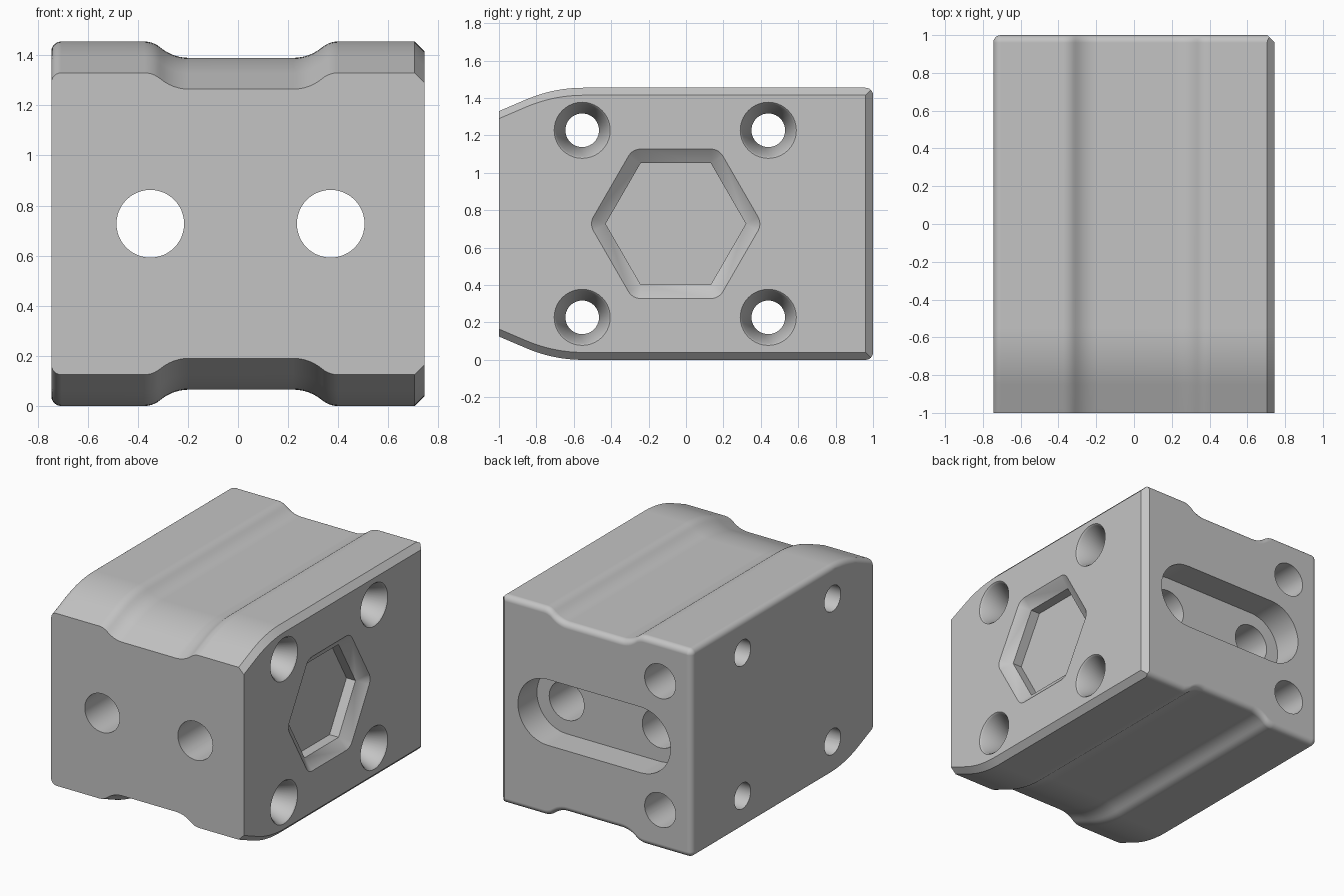
import bpy, bmesh, math
from math import sin, cos, pi, radians

if "Cube" in bpy.data.objects:
    bpy.data.objects.remove(bpy.data.objects["Cube"], do_unlink=True)

W, H, L = 0.745, 1.455, 1.0      # half width, height, half length
E = 0.04                         # edge fillet and chamfer size
MID = H / 2

grey = bpy.data.materials.new("plain grey")
grey.use_nodes = True
grey.diffuse_color = (0.55, 0.55, 0.55, 1)
grey.node_tree.nodes["Principled BSDF"].inputs["Base Color"].default_value = (0.55, 0.55, 0.55, 1)


def loft(name, rings):
    """Skin a closed solid through rings that have equal point counts."""
    bm = bmesh.new()
    rows = [[bm.verts.new(p) for p in ring] for ring in rings]
    n = len(rows[0])
    for a, b in zip(rows, rows[1:]):
        for i in range(n):
            j = (i + 1) % n
            bm.faces.new((a[i], a[j], b[j], b[i]))
    bm.faces.new(rows[0])
    bm.faces.new(rows[-1])
    bmesh.ops.remove_doubles(bm, verts=bm.verts, dist=1e-5)
    bmesh.ops.dissolve_limit(bm, angle_limit=radians(0.3), verts=bm.verts, edges=bm.edges)
    bmesh.ops.recalc_face_normals(bm, faces=bm.faces)
    mesh = bpy.data.meshes.new(name)
    bm.to_mesh(mesh)
    bm.free()
    mesh.materials.append(grey)
    obj = bpy.data.objects.new(name, mesh)
    bpy.context.collection.objects.link(obj)
    return obj


def step_curve(x, direction):
    """Two tangent arcs from the high land down to the shallow channel."""
    r1, r2, turn = 0.10, 0.18, radians(40)
    pts = [(r1 * sin(turn * k / 5), -r1 * (1 - cos(turn * k / 5))) for k in range(6)]
    end_x, end_z = (r1 + r2) * sin(turn), -(r1 + r2) * (1 - cos(turn))
    pts += [(end_x - r2 * sin(turn * k / 6), end_z + r2 * (1 - cos(turn * k / 6)))
            for k in range(5, -1, -1)]
    return [(x + direction * u, v) for u, v in pts]


def section(y, drop=0, inset=0, cut=0):
    """Body cross-section: rounded on one side, chamfered on the other."""
    top = H - drop
    pts = []
    for k in range(7):
        a = pi / 2 * k / 6
        pts.append((-W + E - (E - inset) * cos(a), top - E + (E - inset) * sin(a)))
    steps = step_curve(-0.375, 1) + step_curve(0.40, -1)[::-1]
    pts += [(x, top - inset + z) for x, z in steps]
    pts.append((min(W - E + inset, W - cut), top - inset))
    pts.append((W - cut, min(top - E + cut, top - inset)))
    pts += [(x, H - z) for x, z in reversed(pts)]
    return [(x, y, z) for x, z in pts]


# Body: tapered nose at the front, softened edges at the back
SLOPE, R = radians(23), 0.77
nose_y = -0.55
rings = [section(-L, 0.125)]
for k in range(8, -1, -1):
    a = SLOPE * k / 8
    rings.append(section(nose_y - R * sin(a), R * (1 - cos(a))))
for k in range(7):
    a = pi / 2 * k / 6
    rings.append(section(L - E + E * sin(a), 0, E * (1 - cos(a)), E * sin(a)))
body = loft("block_body", rings)


def outline(centres, r, n):
    """Round outline swept about one or more evenly turned corner centres."""
    c = len(centres)
    return [(u + r * cos(2 * pi * k / c + a), v + r * sin(2 * pi * k / c + a))
            for k, (u, v) in enumerate(centres)
            for a in [pi / c * (2 * i / n - 1) for i in range(n + 1)]]


def side(u, v, d):
    return (W - d, u, v)


def back(u, v, d):
    return (u, L - d, v)


def carve(place, centres, steps, n):
    """Cut a pocket whose (depth, radius) steps run inward from one face."""
    cutter = loft("cutter", [[place(u, v, d) for u, v in outline(centres, r, n)]
                             for d, r in steps])
    cutter.hide_render = True
    mod = body.modifiers.new("pocket", "BOOLEAN")
    mod.operation, mod.solver, mod.object = "DIFFERENCE", "EXACT", cutter
    bpy.context.view_layer.objects.active = body
    bpy.ops.object.modifier_apply(modifier=mod.name)
    bpy.data.objects.remove(cutter, do_unlink=True)


# Four countersunk holes across the body
for y in (-0.555, 0.44):
    for z in (MID - 0.5, MID + 0.5):
        carve(side, [(y, z)], [(-0.01, 0.16), (0.01, 0.14), (0.14, 0.09), (1.6, 0.09)], 40)

# Hexagonal pocket with a bevelled rim
hexagon = [(-0.055 + 0.375 * cos(pi / 3 * k), MID + 0.375 * sin(pi / 3 * k)) for k in range(6)]
carve(side, hexagon, [(-0.012, 0.09), (0.06, 0), (0.13, 0)], 6)

# Rounded slot in the back, and the two bores that run from it to the front
bores = [(0.37, MID), (-0.35, MID)]
carve(back, bores, [(-0.05, 0.23), (0.21, 0.23)], 24)
for bore in bores:
    carve(back, [bore], [(0.15, 0.135), (2.1, 0.135)], 48)

# Two blind holes in the back
for z in (MID - 0.45, MID + 0.45):
    carve(back, [(-0.5, z)], [(-0.05, 0.12), (0.35, 0.12)], 40)

# Smooth the curved surfaces and keep the flats clean
bpy.ops.object.select_all(action="DESELECT")
body.select_set(True)
bpy.context.view_layer.objects.active = body
bpy.ops.object.shade_smooth_by_angle(angle=radians(25))
weighted = body.modifiers.new("clean_normals", "WEIGHTED_NORMAL")
weighted.keep_sharp = True
